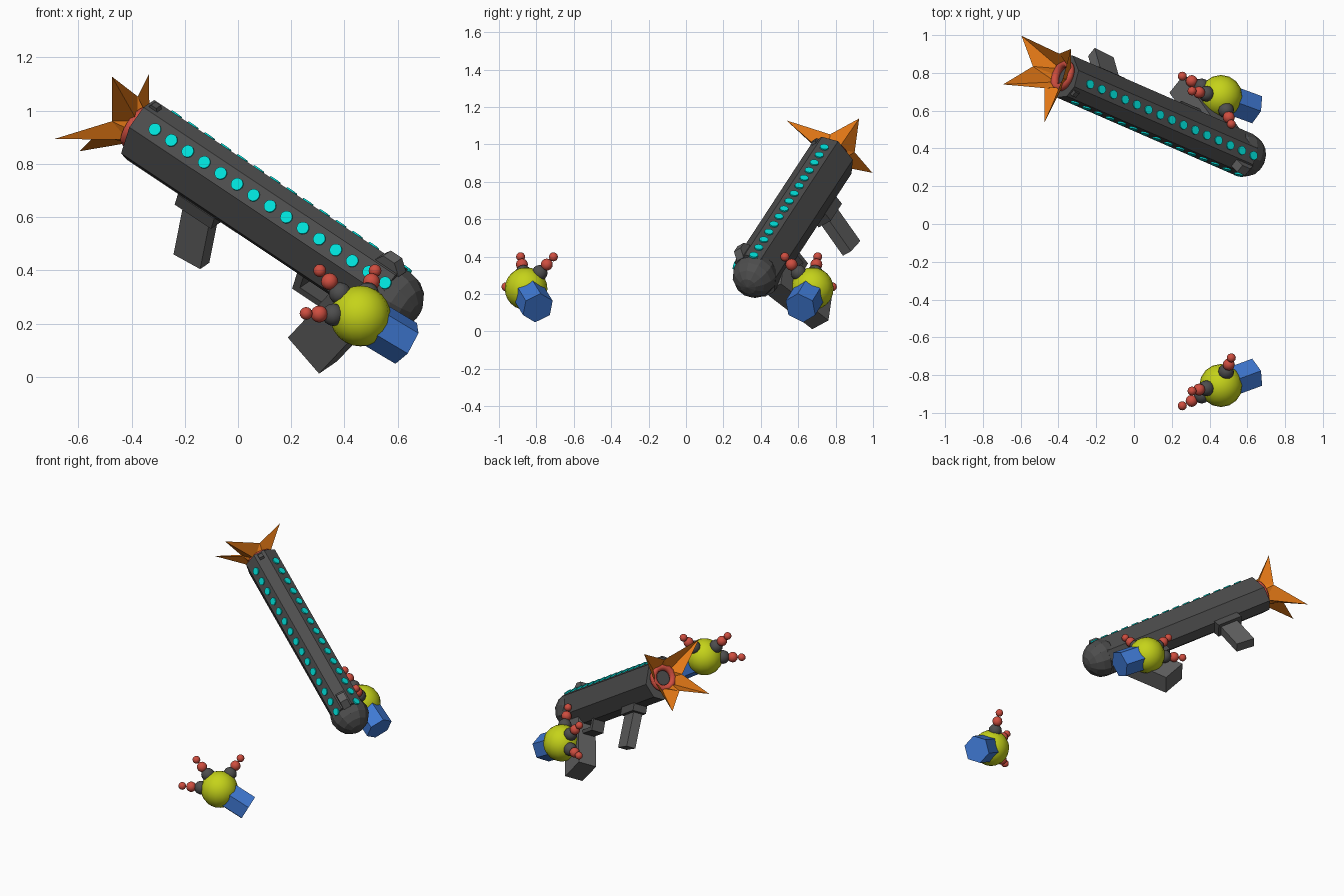
import bpy, bmesh, math
from mathutils import Vector, Matrix

if "Cube" in bpy.data.objects:
    bpy.data.objects.remove(bpy.data.objects["Cube"])


def mat(name, r, g, b):
    m = bpy.data.materials.new(name)
    m.diffuse_color = (r, g, b, 1)
    m.use_nodes = True
    m.node_tree.nodes["Principled BSDF"].inputs["Base Color"].default_value = m.diffuse_color
    return m


DARK = mat("dark grey", .075, .075, .075)
GREY = mat("mid grey", .12, .12, .12)
CYAN = mat("cyan", .0, .75, .7)
YELLOW = mat("lime yellow", .56, .65, .01)
RED = mat("coral red", .62, .075, .05)
BLUE = mat("blue", .05, .19, .65)
ORANGE = mat("orange", .78, .19, .008)

# Blaster frame: local x runs to the domed end, y sideways, z up
D = Vector((.782, -.341, -.521)).normalized()
S = Vector((.577, .715, .39))
S = (S - D * S.dot(D)).normalized()
U = D.cross(S)
FRAME = Matrix.Translation((-.296, .75, .881)) @ Matrix((D, S, U)).transposed().to_4x4()


def finish(bm, name, material, matrix=FRAME, smooth=False):
    bmesh.ops.recalc_face_normals(bm, faces=bm.faces)
    me = bpy.data.meshes.new(name)
    bm.to_mesh(me)
    bm.free()
    me.materials.append(material)
    me.transform(matrix)
    ob = bpy.data.objects.new(name, me)
    bpy.context.collection.objects.link(ob)
    if smooth:
        for p in me.polygons:
            p.use_smooth = True
    return ob


def prism(name, profile, x0, x1, material):
    """Extrude a (y, z) profile along local x."""
    bm = bmesh.new()
    f = bm.faces.new([bm.verts.new((x0, y, z)) for y, z in profile])
    ext = bmesh.ops.extrude_face_region(bm, geom=[f])
    bmesh.ops.translate(bm, vec=(x1 - x0, 0, 0),
                        verts=[v for v in ext["geom"] if isinstance(v, bmesh.types.BMVert)])
    return finish(bm, name, material)


def box(name, center, size, material, tilt=0.0, top=1.0):
    """Box tilted about the sideways axis; top scales its upper face along x."""
    bm = bmesh.new()
    bmesh.ops.create_cube(bm, size=1)
    for v in bm.verts:
        if v.co.z > 0:
            v.co.x *= top
    m = Matrix.Translation(center) @ Matrix.Rotation(tilt, 4, 'Y') @ Matrix.Diagonal((*size, 1))
    return finish(bm, name, material, FRAME @ m)


def ball(name, center, r, material, seg=16, rings=12, matrix=None, smooth=False):
    bm = bmesh.new()
    bmesh.ops.create_uvsphere(bm, u_segments=seg, v_segments=rings, radius=r)
    m = (matrix or Matrix()) @ Matrix.Translation(center)
    return finish(bm, name, material, m, smooth)


# Barrel body, eight sided
octagon = [(.035, .13), (.1, .065), (.1, -.065), (.035, -.13),
           (-.035, -.13), (-.1, -.065), (-.1, .065), (-.035, .13)]
prism("barrel_body", octagon, -.09, 1.12, DARK)

# Domed end
turn = FRAME @ Matrix.Translation((1.12, 0, 0)) @ Matrix.Rotation(math.pi / 2, 4, 'Y')
ball("domed_end", (0, 0, 0), .12, DARK, 12, 8, turn)

# Two rows of round lights on the upper chamfers
for side in (-1, 1):
    bm = bmesh.new()
    for i in range(15):
        m = (Matrix.Translation((i * .079, side * .068, .098))
             @ Matrix.Rotation(-side * math.pi / 4, 4, 'X'))
        bmesh.ops.create_cone(bm, cap_ends=True, segments=16, radius1=.0235,
                              radius2=.0235, depth=.014, matrix=m)
    finish(bm, "light_row", CYAN)

# Sights on top
box("front_sight", (1.07, 0, .145), (.12, .05, .045), GREY, top=.45)
box("rear_sight", (-.06, 0, .133), (.05, .03, .02), DARK, top=.5)

# Grip with its mounting block
box("grip_block", (.248, 0, -.15), (.175, .09, .05), DARK)
box("grip", (.265, -.005, -.275), (.125, .06, .22), GREY, tilt=-.1)

# Tilted forward handle and its guard
tilt = math.atan(.37)
length = .37
low = Vector((.864, .01, -.438))
up = Vector((math.sin(tilt), 0, math.cos(tilt)))
box("forward_handle", low + up * length / 2, (.18, .12, length), GREY, tilt=tilt)
box("guard_post", (.745, 0, -.16), (.03, .08, .08), DARK)
box("guard_bar", (.84, 0, -.19), (.22, .08, .025), DARK)

# Muzzle ring, a torus made by spinning a circle
bm = bmesh.new()
n, k = 20, 8
grid = []
for i in range(n):
    a = i * math.tau / n
    row = []
    for j in range(k):
        b = j * math.tau / k
        r = .067 + .022 * math.cos(b)
        row.append(bm.verts.new((-.105 + .022 * math.sin(b), r * math.cos(a), r * math.sin(a))))
    grid.append(row)
for i in range(n):
    for j in range(k):
        i2, j2 = (i + 1) % n, (j + 1) % k
        bm.faces.new((grid[i][j], grid[i2][j], grid[i2][j2], grid[i][j2]))
finish(bm, "muzzle_ring", RED, smooth=True)

# Flared four-pointed flash: (angle, radius, reach), tips and valleys alternate
rim = [(21, .22, .134), (70, .105, .07), (120, .316, .105), (159, .1, .08),
       (199, .245, .223), (233, .11, .14), (268, .247, .211), (325, .1, .08)]
bm = bmesh.new()
inner, outer = [], []
for deg, r, reach in rim:
    a = math.radians(deg)
    c, s = math.cos(a), math.sin(a)
    inner.append(bm.verts.new((-.1, .066 * c, .066 * s)))
    outer.append(bm.verts.new((-.09 - reach, r * c, r * s)))
for i in range(8):
    j = (i + 1) % 8
    tip, val = (i, j) if i % 2 == 0 else (j, i)
    bm.faces.new((inner[i], inner[j], outer[val]))
    bm.faces.new((inner[tip], outer[val], outer[tip]))
finish(bm, "muzzle_flash", ORANGE)

# Two mirrored hands
PALM = Vector((.46, .675, .228))
FINGERS = [Vector((-.205, .108, .01)), Vector((-.152, .029, .17)), Vector((.055, -.146, .17))]
WRIST = Vector((.82, -.3, -.49)).normalized()
mirror = Matrix.Translation((0, -.18, 0)) @ Matrix.Diagonal((1, -1, 1, 1))
for label, m in (("right", Matrix()), ("left", mirror)):
    ball(label + "_palm", PALM, .114, YELLOW, 16, 12, m, True)
    for f in FINGERS:
        f = f.normalized()
        for part, dist, r, material in (("knuckle", .115, .042, DARK),
                                        ("finger", .175, .032, RED),
                                        ("fingertip", .231, .024, RED)):
            ball(label + "_" + part, PALM + f * dist, r, material, 12, 8, m, True)
    # Six-sided wrist cuff
    bm = bmesh.new()
    bmesh.ops.create_cone(bm, cap_ends=True, segments=6, radius1=.088, radius2=.088, depth=.16)
    place = (Matrix.Translation(PALM + WRIST * .13)
             @ WRIST.to_track_quat('Z', 'Y').to_matrix().to_4x4())
    finish(bm, label + "_wrist", BLUE, m @ place)

# Keep outward normals on the mirrored side
for ob in bpy.data.objects:
    if ob.name.startswith("left_"):
        ob.data.flip_normals()
